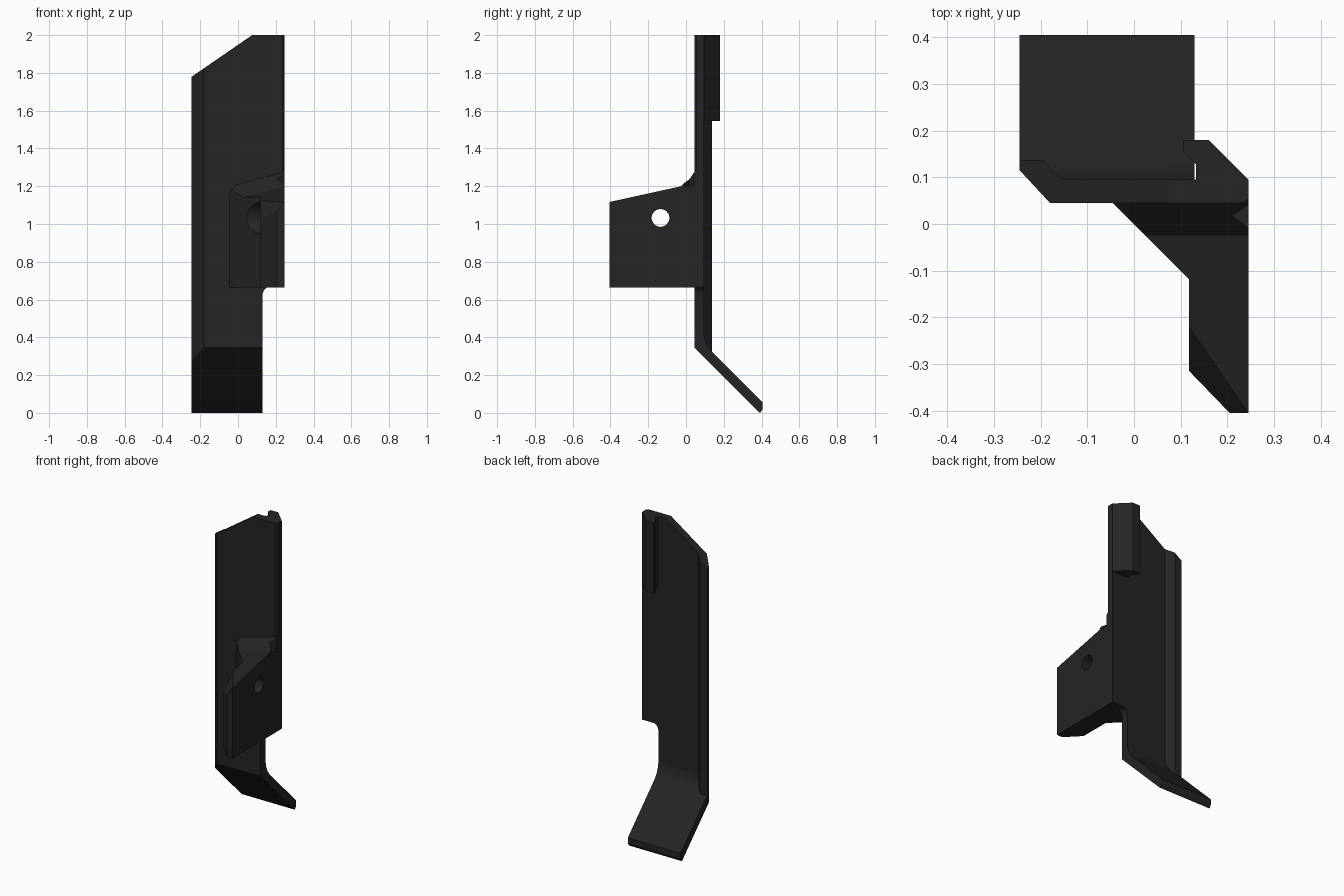
import bpy, bmesh, math
from mathutils import Vector

if "Cube" in bpy.data.objects:
    bpy.data.objects.remove(bpy.data.objects["Cube"])

black = bpy.data.materials.new("matte black")
black.diffuse_color = (0.018, 0.018, 0.018, 1)
black.use_nodes = True
black.node_tree.nodes["Principled BSDF"].inputs["Base Color"].default_value = black.diffuse_color


def prism(name, pts, lo, hi, axis):
    """Extrude a 2D profile along an axis; returns (name, bmesh)."""
    place = {"x": lambda a, b, t: (t, a, b),
             "y": lambda a, b, t: (a, t, b),
             "z": lambda a, b, t: (a, b, t)}[axis]
    bm = bmesh.new()
    face = bm.faces.new([bm.verts.new(place(a, b, lo)) for a, b in pts])
    new = bmesh.ops.extrude_face_region(bm, geom=[face])["geom"]
    shift = Vector(place(0, 0, hi - lo))
    bmesh.ops.translate(bm, vec=shift, verts=[g for g in new if isinstance(g, bmesh.types.BMVert)])
    bmesh.ops.recalc_face_normals(bm, faces=bm.faces[:])
    return name, bm


def slice_off(bm, co, no):
    """Cut away everything on the normal side of a plane and cap it."""
    geom = bm.verts[:] + bm.edges[:] + bm.faces[:]
    cut = bmesh.ops.bisect_plane(bm, geom=geom, plane_co=co, plane_no=no, clear_outer=True)["geom_cut"]
    bmesh.ops.holes_fill(bm, edges=[e for e in cut if isinstance(e, bmesh.types.BMEdge)])
    bmesh.ops.recalc_face_normals(bm, faces=bm.faces[:])


def finish(part):
    name, bm = part
    me = bpy.data.meshes.new(name)
    bm.to_mesh(me)
    bm.free()
    me.materials.append(black)
    ob = bpy.data.objects.new(name, me)
    bpy.context.collection.objects.link(ob)
    return ob


def carve(ob, cutter):
    bpy.context.view_layer.objects.active = ob
    m = ob.modifiers.new("cut", "BOOLEAN")
    m.operation, m.solver, m.object = "DIFFERENCE", "EXACT", cutter
    bpy.ops.object.modifier_apply(modifier=m.name)
    bpy.data.objects.remove(cutter)


def disc(y, z, r, n=32):
    return [(y + r * math.cos(2 * math.pi * i / n), z + r * math.sin(2 * math.pi * i / n)) for i in range(n)]


# long back plate with a folded lip down its left edge
plate = prism("back_plate", [(-.18, .045), (.235, .045), (.245, .055), (.245, .095), (-.155, .095),
                             (-.195, .137), (-.245, .137), (-.245, .115)], .2, 2, "z")
slice_off(plate[1], (0, .095, .365), (0, -1, -1))
slice_off(plate[1], (.075, 0, 2), (-.22, 0, .32))
plate = finish(plate)
carve(plate, finish(prism("notch_cutter", [(.13, .1), (.13, .63), (.137, .65), (.155, .665),
                                           (.4, .665), (.4, .1)], -.2, .4, "y")))

# angled foot, bent backwards
foot = prism("foot", [(.045, .345), (.385, .005), (.392, 0), (.405, .02), (.405, .055), (.135, .325),
                      (.112, .358), (.1, .39), (.095, .42), (.045, .42)], -.245, .13, "x")
slice_off(foot[1], (-.18, .045, 0), (-.07, -.065, 0))
finish(foot)

# hooked rail at the upper back
finish(prism("hook_rail", [(.245, .095), (.16, .18), (.105, .18), (.105, .155), (.133, .128),
                           (.133, .09), (.245, .09)], 1.545, 2, "z"))

# forward bracket with a tilted top
bracket = prism("bracket", [(-.045, .06), (-.045, .045), (.118, -.118), (.118, -.315), (.205, -.405),
                            (.245, -.405), (.245, .06)], .665, 1.1, "z")
bm = bracket[1]
bmesh.ops.bisect_plane(bm, geom=bm.verts[:] + bm.edges[:] + bm.faces[:],
                       plane_co=(0, -.025, 0), plane_no=(0, 1, 0))
for v in bm.verts:
    if v.co.z > 1:
        d = v.co.y + .025
        v.co.z = 1.2 + d * (1.07 if d > 0 else .22) + .27 * (v.co.x - .245)
# flatten the sloping top into true planes
bmesh.ops.triangulate(bm, faces=[f for f in bm.faces if f.normal.z > .5])
a, b, c = Vector((.118, -.22, 1.123)), Vector((.245, -.405, 1.1165)), Vector((.118, -.315, 1.03))
n = (b - a).cross(c - a)
slice_off(bm, a, n if n.z > 0 else -n)
bracket = finish(bracket)

# bolt hole, its counterbore and the small relief at the upper right
carve(bracket, finish(prism("hole_cutter", disc(-.135, 1.032, .047), -.3, .4, "x")))
carve(bracket, finish(prism("counterbore_cutter", disc(-.135, 1.032, .088), -.2, .1185, "x")))
carve(bracket, finish(prism("relief_cutter", [(.21, .018), (.25, .045), (.25, -.012)], 1.2, 1.5, "z")))

# sharp folds, smooth bores and bend
for ob in bpy.context.collection.objects:
    ob.select_set(True)
bpy.context.view_layer.objects.active = bracket
bpy.ops.object.shade_smooth_by_angle(angle=math.radians(25))
